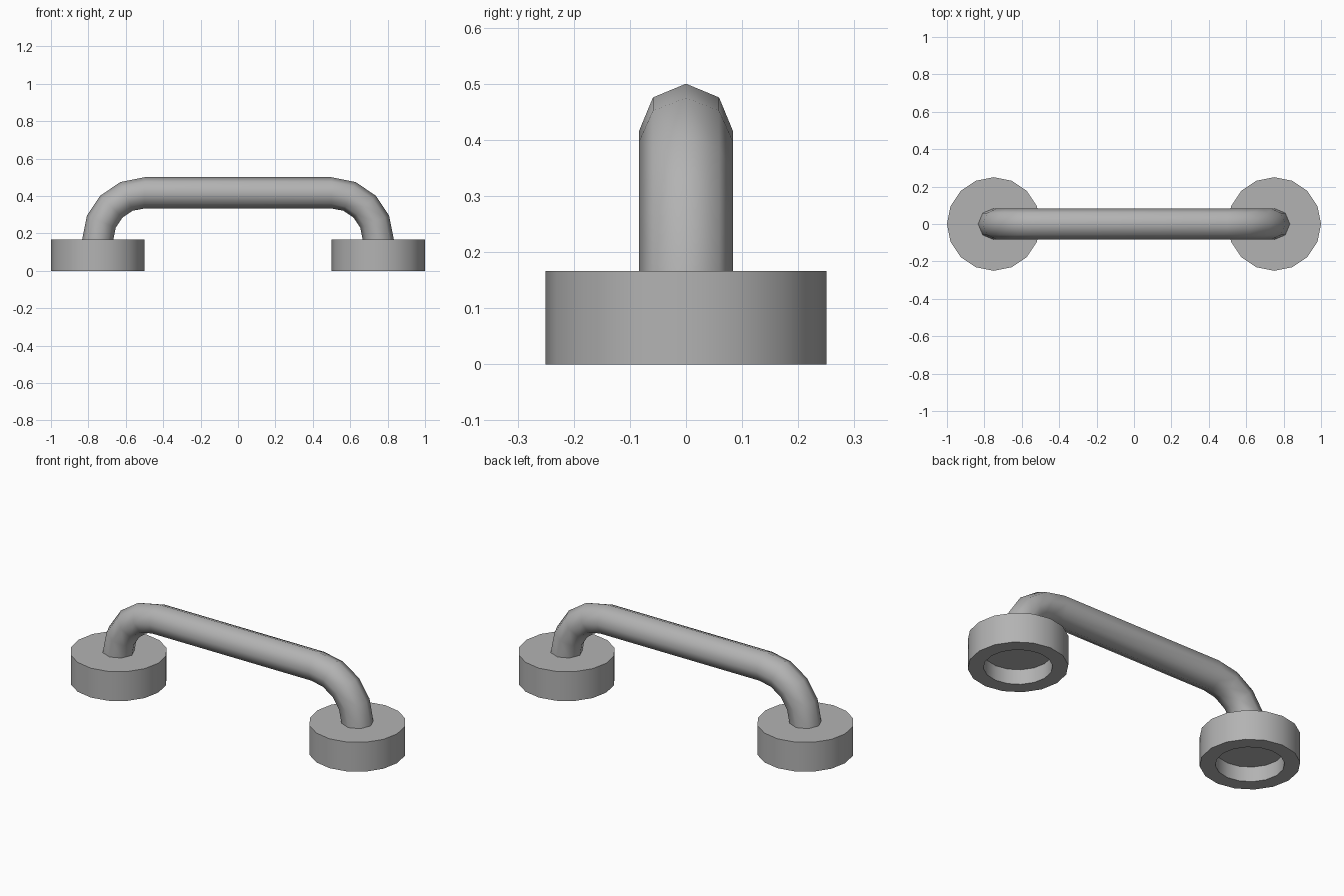
import bpy, bmesh, math
from mathutils import Matrix, Vector

if "Cube" in bpy.data.objects:
    bpy.data.objects.remove(bpy.data.objects["Cube"])

BASE_X, BASE_R, BASE_H = 0.75, 0.25, 1 / 6
RECESS_R, RECESS_D = 0.172, 1 / 12
BAR_R, BEND_X = 1 / 12, 0.5

metal = bpy.data.materials.new("dark_metal")
metal.diffuse_color = (0.45, 0.45, 0.45, 1)
metal.use_nodes = True
metal.node_tree.nodes["Principled BSDF"].inputs["Base Color"].default_value = metal.diffuse_color


def finish(bm, name):
    bmesh.ops.remove_doubles(bm, verts=bm.verts[:], dist=1e-5)
    bmesh.ops.recalc_face_normals(bm, faces=bm.faces[:])
    mesh = bpy.data.meshes.new(name)
    bm.to_mesh(mesh)
    bm.free()
    mesh.materials.append(metal)
    ob = bpy.data.objects.new(name, mesh)
    bpy.context.collection.objects.link(ob)
    bpy.ops.object.select_all(action='DESELECT')
    ob.select_set(True)
    bpy.context.view_layer.objects.active = ob
    bpy.ops.object.shade_smooth_by_angle(angle=math.radians(60))
    return ob


# Mounting bases: 16-sided discs with a round recess underneath
def mounting_base(name, x):
    bm = bmesh.new()
    bmesh.ops.create_circle(bm, cap_ends=True, segments=16, radius=BASE_R,
                            matrix=Matrix.Translation((x, 0, BASE_H)))
    profile = [(BASE_R, BASE_H), (BASE_R, 0), (RECESS_R, 0), (RECESS_R, RECESS_D)]
    verts = [bm.verts.new((x + r, 0, z)) for r, z in profile]
    edges = [bm.edges.new(pair) for pair in zip(verts, verts[1:])]
    bmesh.ops.spin(bm, geom=verts + edges, cent=(x, 0, 0), axis=(0, 0, 1),
                   angle=math.tau, steps=16)
    bmesh.ops.create_circle(bm, cap_ends=True, segments=16, radius=RECESS_R,
                            matrix=Matrix.Translation((x, 0, RECESS_D)))
    return finish(bm, name)


mounting_base("left_base", -BASE_X)
mounting_base("right_base", BASE_X)

# Grab bar: octagonal tube, bent up, run across, bent down
bm = bmesh.new()
ring = bmesh.ops.create_circle(bm, segments=8, radius=BAR_R,
                               matrix=Matrix.Translation((-BASE_X, 0, BASE_H)))["verts"]
geom = ring + bm.edges[:]


def bend(geom, x):
    return bmesh.ops.spin(bm, geom=geom, cent=(x, 0, BASE_H), axis=(0, 1, 0),
                          angle=math.pi / 2, steps=4)["geom_last"]


geom = bend(geom, -BEND_X)
run = bmesh.ops.extrude_edge_only(
    bm, edges=[g for g in geom if isinstance(g, bmesh.types.BMEdge)])["geom"]
end = [g for g in run if isinstance(g, bmesh.types.BMVert)]
bmesh.ops.translate(bm, verts=end, vec=Vector((2 * BEND_X, 0, 0)))
# keep only the edges of the far ring for the second bend
geom = end + [e for e in bm.edges if all(v in end for v in e.verts)]
bend(geom, BEND_X)
finish(bm, "grab_bar")
